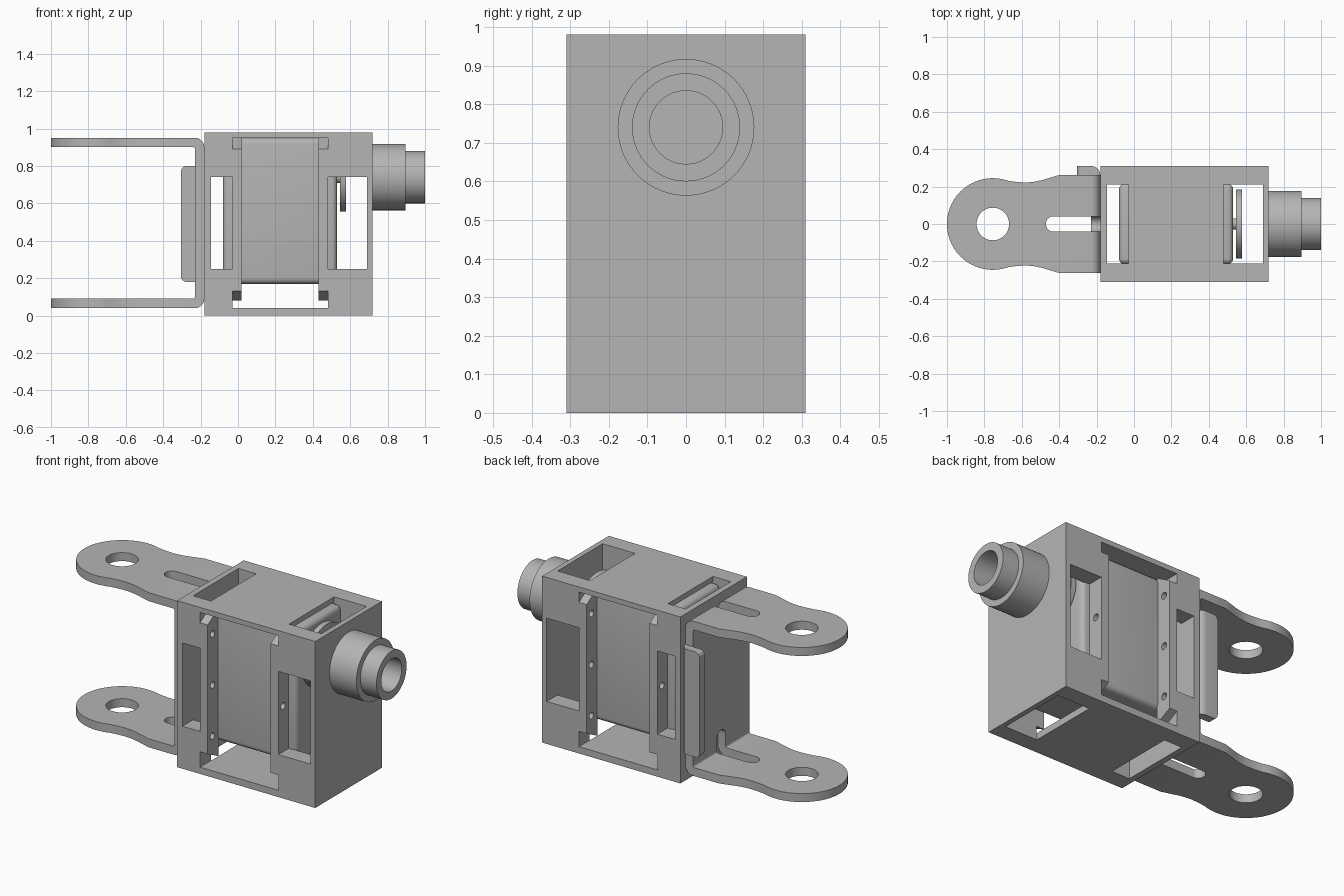
import bpy, bmesh, math
from mathutils import Vector

old = bpy.data.objects.get("Cube")
if old:
    bpy.data.objects.remove(old)

GREY = (0.46, 0.46, 0.46, 1)
grey = bpy.data.materials.new("plain grey")
grey.use_nodes = True
grey.diffuse_color = GREY
grey.node_tree.nodes["Principled BSDF"].inputs["Base Color"].default_value = GREY


def prism(name, pts, axis, lo, hi):
    """Extrude a 2D outline along an axis; the outline uses the other two axes in order."""
    def place(p, h):
        c = list(p)
        c.insert("xyz".index(axis), h)
        return Vector(c)
    bm = bmesh.new()
    a = [bm.verts.new(place(p, lo)) for p in pts]
    b = [bm.verts.new(place(p, hi)) for p in pts]
    bm.faces.new(a)
    bm.faces.new(b)
    n = len(pts)
    for i in range(n):
        j = (i + 1) % n
        bm.faces.new((a[i], a[j], b[j], b[i]))
    bmesh.ops.recalc_face_normals(bm, faces=bm.faces)
    mesh = bpy.data.meshes.new(name)
    bm.to_mesh(mesh)
    bm.free()
    mesh.materials.append(grey)
    ob = bpy.data.objects.new(name, mesh)
    bpy.context.collection.objects.link(ob)
    return ob


def box(name, x0, x1, y0, y1, z0, z1):
    return prism(name, [(x0, y0), (x1, y0), (x1, y1), (x0, y1)], "z", z0, z1)


def arc(cx, cy, r, a0, a1, n=12):
    return [(cx + r * math.cos(math.radians(a0 + (a1 - a0) * i / n)),
             cy + r * math.sin(math.radians(a0 + (a1 - a0) * i / n))) for i in range(n + 1)]


def rod(name, axis, u, v, r, lo, hi, n=48):
    return prism(name, arc(u, v, r, 0, 360, n)[:-1], axis, lo, hi)


def apply(ob, mod):
    bpy.context.view_layer.objects.active = ob
    bpy.ops.object.modifier_apply(modifier=mod.name)


def boolean(ob, *tools, mode="DIFFERENCE"):
    for tool in tools:
        m = ob.modifiers.new("cut", "BOOLEAN")
        m.operation, m.solver, m.object = mode, "EXACT", tool
        apply(ob, m)
        bpy.data.objects.remove(tool)


def bevel(ob, width, segments=5):
    m = ob.modifiers.new("round", "BEVEL")
    m.width, m.segments = width, segments
    apply(ob, m)


# Housing: block with an inner cavity and windows on the front, back, top and bottom
housing = box("housing", -.18, .72, -.31, .31, 0, .98)
boolean(housing,
        box("cavity", -.145, .69, -.21, .21, .04, .95),
        box("centre_opening", -.03, .48, -.5, .5, .04, .95))
for x0, x1 in ((-.145, -.029), (.479, .69)):
    boolean(housing,
            box("side_window", x0, x1, -.5, .5, .25, .74),
            box("end_window", x0, x1, -.21, .21, -.1, 1.1))

# Motor body inside the cavity, with its shaft and disc
body = box("motor_body", -.08, .53, -.215, .215, .17, .949)
bevel(body, .03)
rod("motor_shaft", "x", 0, .74, .03, .52, .55, 24)
rod("motor_disc", "x", 0, .74, .185, .545, .578, 64)

# Four mounting posts with sloped ends and screw holes
for side, s in (("front", -1), ("back", 1)):
    for hand, x in (("right", -.03), ("left", .43)):
        post = prism(f"{side}_{hand}_post",
                     [(s * .31, .13), (s * .31, .89), (s * .21, .95), (s * .21, .08)],
                     "x", x, x + .05)
        for z in (.22, .52, .82):
            boolean(post, rod("screw_hole", "x", s * .265, z, .02, x - .1, x + .1, 16))

# Stepped tube on the left side
tube = prism("tube_collar", arc(0, .74, .177, 0, 360, 64)[:-1], "x", .72, .895)
boolean(tube, rod("bore", "x", 0, .74, .095, .725, 1.1))
tip = rod("tube_tip", "x", 0, .74, .14, .895, 1, 64)
boolean(tip, rod("bore", "x", 0, .74, .095, .8, 1.1))

# Bent bracket: side profile trimmed by the outline of its arms
profile = ([(-1.05, .04)] + arc(-.23, .09, .05, -90, 0, 8) + arc(-.23, .9, .05, 0, 90, 8)
           + [(-1.05, .95), (-1.05, .9)] + arc(-.24, .89, .01, 90, 0, 4)
           + arc(-.24, .1, .01, 0, -90, 4) + [(-1.05, .09)])
bracket = prism("bracket", profile, "y", -.4, .4)
neck = [(-.62, .224), (-.57, .222), (-.53, .226), (-.49, .235), (-.45, .247), (-.4, .262), (-.1, .262)]
outline = arc(-.755, 0, .245, 70, 290, 48) + [(x, -y) for x, y in neck] + neck[::-1]
boolean(bracket, prism("arm_outline", outline, "z", -.2, 1.2), mode="INTERSECT")
boolean(bracket, rod("pivot_hole", "z", -.755, 0, .087, -.2, 1.2))
for z0, z1, end in ((-.1, .17, .17), (.82, 1.1, .82)):
    slot = arc(-.43, 0, .041, 90, 270, 16) + [(-.1, -.041), (-.1, .041)]
    boolean(bracket, prism("slot", slot, "z", z0, z1),
            rod("slot_end", "x", 0, end, .041, -.4, -.1, 32))

# Folded tab at the back edge of the bracket
tab = prism("bracket_tab", [(-.305, .31)] + arc(-.23, .26, .05, 90, 0, 8) + [(-.23, .255), (-.23, .262), (-.305, .262)],
            "z", .18, .8)
corners = [(-.1, .18), (-.1, .8)] + arc(-.275, .77, .03, 90, 180, 6) + arc(-.275, .21, .03, 180, 270, 6)
boolean(tab, prism("tab_outline", corners, "y", .1, .5), mode="INTERSECT")

# Smooth the round surfaces, keep the edges sharp
bpy.ops.object.select_all(action="DESELECT")
for ob in bpy.context.collection.objects:
    if ob.type == "MESH":
        ob.select_set(True)
        bpy.context.view_layer.objects.active = ob
bpy.ops.object.shade_smooth_by_angle(angle=math.radians(30))
